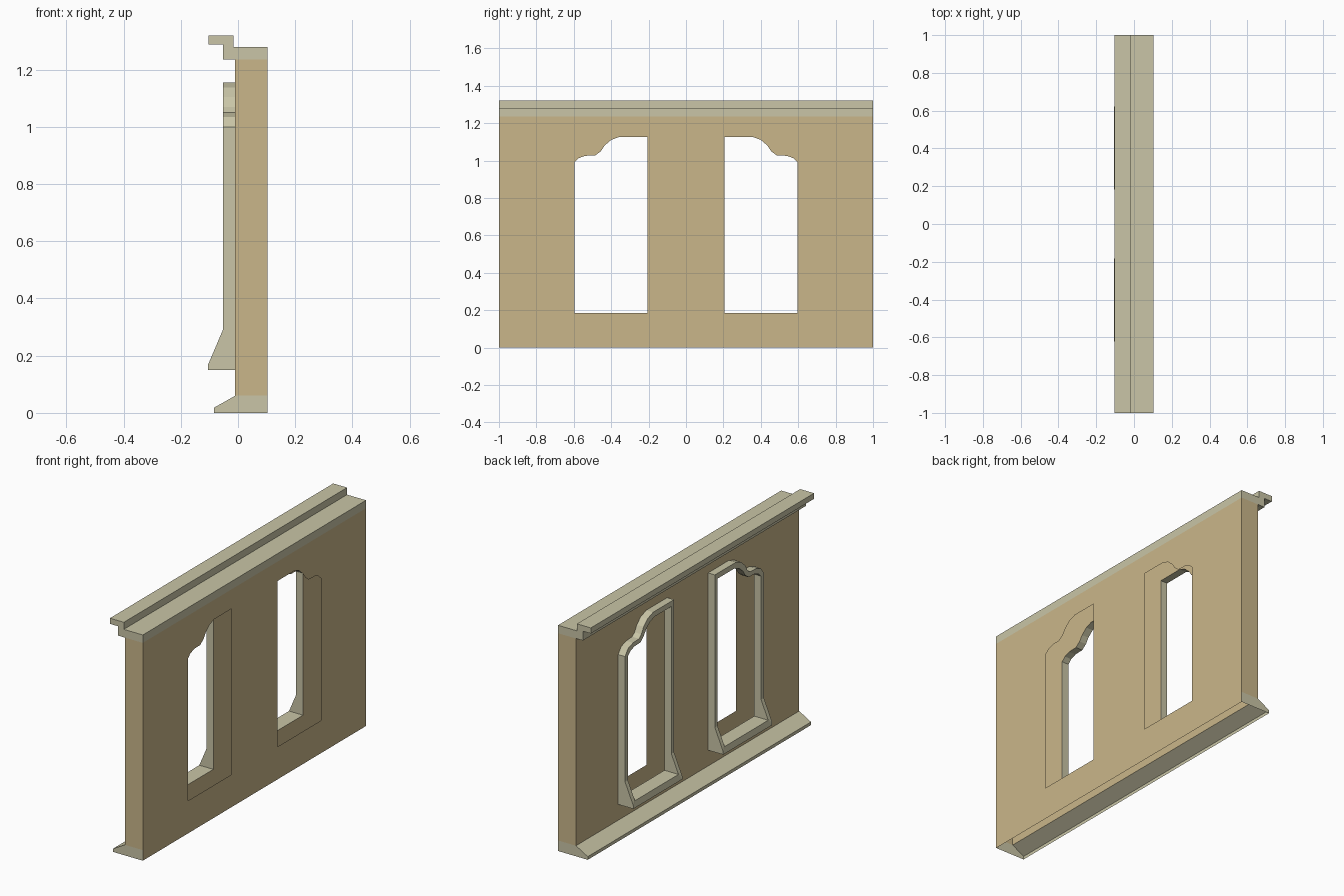
import bpy, bmesh

if "Cube" in bpy.data.objects:
    bpy.data.objects.remove(bpy.data.objects["Cube"])

X_IN, X_OUT, Z_BASE, Z_TOP = -0.01, 0.103, 0.06, 1.235


def material(name, rgb):
    m = bpy.data.materials.new(name)
    m.diffuse_color = (*rgb, 1)
    m.use_nodes = True
    m.node_tree.nodes["Principled BSDF"].inputs["Base Color"].default_value = m.diffuse_color
    return m


TAN = material("tan_plaster", (0.59, 0.47, 0.255))
STONE = material("pale_stone", (0.585, 0.56, 0.385))


def finish(name, bm, mat):
    me = bpy.data.meshes.new(name)
    bm.to_mesh(me)
    bm.free()
    me.materials.append(mat)
    ob = bpy.data.objects.new(name, me)
    bpy.context.collection.objects.link(ob)
    return ob


# window outline (y, z), one side; mirrored for the other
INNER = [(0.207, 1.125), (0.36, 1.125), (0.40, 1.11), (0.435, 1.08), (0.455, 1.05),
         (0.485, 1.027), (0.54, 1.025), (0.575, 1.012), (0.597, 0.99),
         (0.597, 0.29), (0.597, 0.195), (0.597, 0.185),
         (0.207, 0.185), (0.207, 0.195), (0.207, 0.29)]
OUTER = [(0.183, 1.155), (0.37, 1.155), (0.42, 1.137), (0.455, 1.105), (0.475, 1.07),
         (0.497, 1.053), (0.55, 1.05), (0.595, 1.035), (0.622, 1.0),
         (0.622, 0.29), (0.622, 0.168), (0.622, 0.15),
         (0.183, 0.15), (0.183, 0.168), (0.183, 0.29)]


# thin wall sheets with two window holes
def sheet(name, x, z0, z1, sign):
    bm = bmesh.new()
    loops = [[(-1, z0), (1, z0), (1, z1), (-1, z1)]]
    loops += [[(s * y, z) for y, z in INNER] for s in (1, -1)]
    edges = []
    for loop in loops:
        vs = [bm.verts.new((x, y, z)) for y, z in loop]
        edges += [bm.edges.new((vs[i - 1], vs[i])) for i in range(len(vs))]
    bmesh.ops.triangle_fill(bm, use_beauty=True, use_dissolve=False,
                            edges=edges, normal=(sign, 0, 0))
    bm.normal_update()
    bmesh.ops.reverse_faces(bm, faces=[f for f in bm.faces if f.normal.x * sign < 0])
    finish(name, bm, TAN)


sheet("outer_wall", X_OUT, 0, Z_TOP, 1)
sheet("inner_wall", X_IN, Z_BASE, Z_TOP, -1)


# profile (x, z) swept along the wall, with end caps; extra points close the caps only
def moulding(name, pts, extra, mat):
    bm = bmesh.new()
    for a, b in zip(pts, pts[1:]):
        bm.faces.new([bm.verts.new(c) for c in (
            (a[0], -1, a[1]), (b[0], -1, b[1]), (b[0], 1, b[1]), (a[0], 1, a[1]))])
    full = pts + extra
    bm.faces.new([bm.verts.new((x, 1, z)) for x, z in full])
    bm.faces.new([bm.verts.new((x, -1, z)) for x, z in reversed(full)])
    bmesh.ops.remove_doubles(bm, verts=bm.verts, dist=1e-5)
    finish(name, bm, mat)


moulding("cornice", [(X_IN, Z_TOP), (-0.053, Z_TOP), (-0.053, 1.288), (-0.103, 1.288),
                     (-0.103, 1.32), (-0.016, 1.32), (-0.016, 1.28), (X_OUT, 1.28),
                     (X_OUT, Z_TOP)], [], STONE)
moulding("skirting", [(-0.084, 0), (-0.084, 0.018), (X_IN, Z_BASE)],
         [(X_OUT, Z_BASE), (X_OUT, 0)], STONE)
moulding("wall_ends", [(X_IN, Z_BASE)],
         [(X_IN, Z_TOP), (X_OUT, Z_TOP), (X_OUT, Z_BASE)], TAN)


# window frames: rim whose front flares out toward the sill
def front_x(z):
    t = min(1, max(0, (0.29 - z) / (0.29 - 0.168)))
    return -0.053 - 0.052 * t


for side, s in (("left", 1), ("right", -1)):
    bm = bmesh.new()
    rings = []
    for loop, front in ((OUTER, False), (OUTER, True), (INNER, True), (INNER, False)):
        rings.append([bm.verts.new((front_x(z) if front else X_IN, s * y, z))
                      for y, z in loop])
    back = []
    n = len(OUTER)
    for r in range(4):
        a, b = rings[r], rings[(r + 1) % 4]
        for i in range(n):
            j = (i + 1) % n
            f = bm.faces.new((a[i], a[j], b[j], b[i]))
            if r == 3:
                back.append(f)
    bmesh.ops.recalc_face_normals(bm, faces=bm.faces)
    bmesh.ops.delete(bm, geom=back, context='FACES_ONLY')
    finish("window_frame_" + side, bm, STONE)
